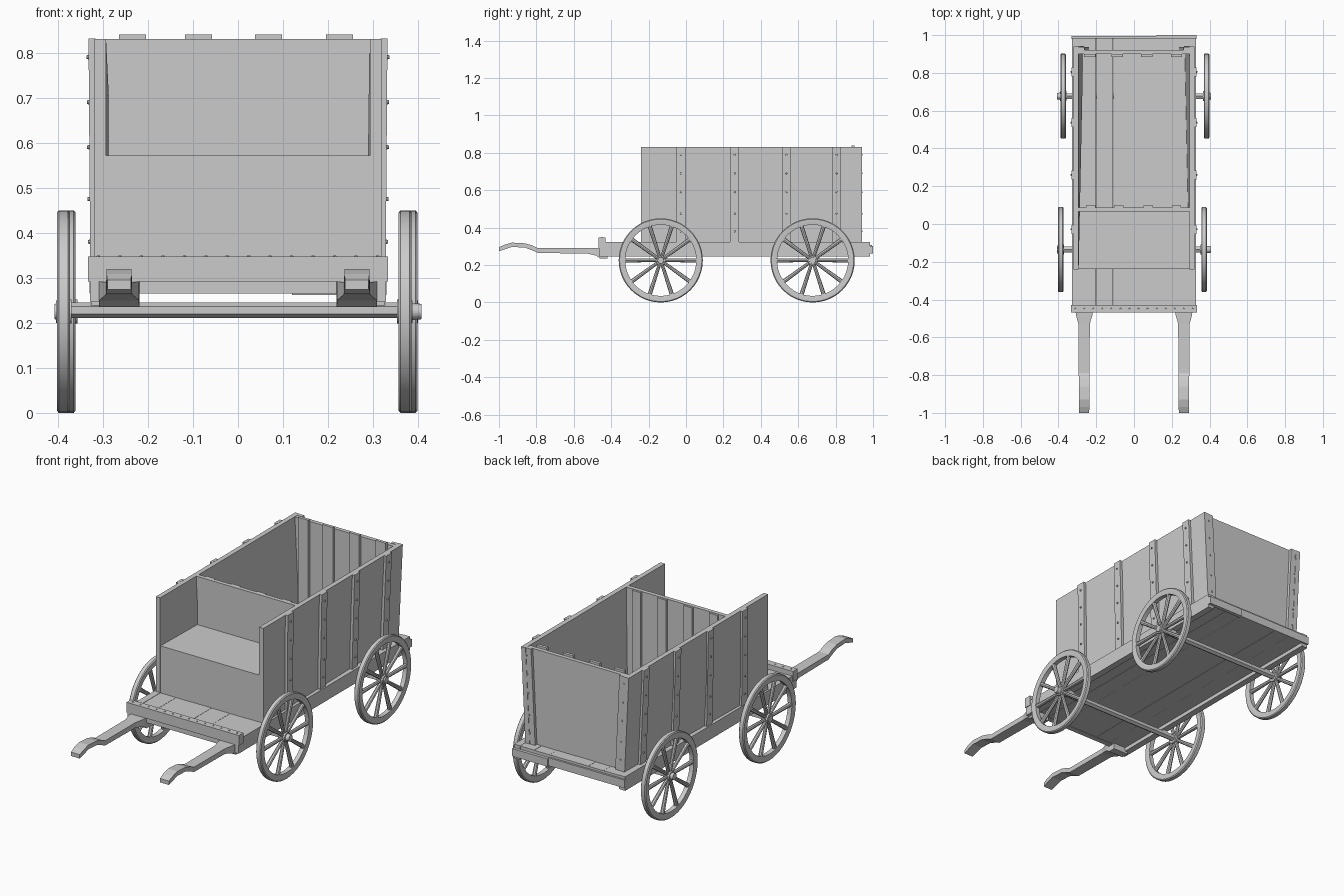
import bpy, bmesh, math, random
from mathutils import Matrix, Vector

if "Cube" in bpy.data.objects:
    bpy.data.objects.remove(bpy.data.objects["Cube"])

random.seed(4)


def finish(name, bm, smooth=False, warp=None):
    if warp:
        for v in bm.verts:
            v.co = warp(v.co)
    bmesh.ops.recalc_face_normals(bm, faces=bm.faces)
    me = bpy.data.meshes.new(name)
    bm.to_mesh(me)
    bm.free()
    ob = bpy.data.objects.new(name, me)
    bpy.context.collection.objects.link(ob)
    if smooth:
        bpy.context.view_layer.objects.active = ob
        ob.select_set(True)
        bpy.ops.object.shade_smooth_by_angle(angle=math.radians(35))
        ob.select_set(False)
    return ob


def box(bm, x0, x1, y0, y1, z0, z1):
    m = Matrix.Translation(((x0 + x1) / 2, (y0 + y1) / 2, (z0 + z1) / 2))
    m = m @ Matrix.Diagonal((abs(x1 - x0), y1 - y0, z1 - z0, 1))
    bmesh.ops.create_cube(bm, size=1, matrix=m)


def boxes(name, items, warp=None):
    bm = bmesh.new()
    for it in items:
        box(bm, *it)
    return finish(name, bm, warp=warp)


def rod(bm, p, q, r0, r1, seg=8):
    p, q = Vector(p), Vector(q)
    rot = (q - p).to_track_quat('Z', 'Y').to_matrix().to_4x4()
    bmesh.ops.create_cone(bm, cap_ends=True, segments=seg, radius1=r0, radius2=r1,
                          depth=(q - p).length, matrix=Matrix.Translation((p + q) / 2) @ rot)


def lean(co):
    # sides draw inward toward the lower rear
    k = 0.024 * max(0, (co.y + 0.24) / 1.18) * max(0, (0.83 - co.z) / 0.5)
    return Vector((co.x - math.copysign(k, co.x), co.y, co.z))


# Frame beams, floor planks, and end boards
boxes("frame_beams", [(s * 0.293, s * 0.329, -0.465, 0.985, 0.247, 0.322) for s in (-1, 1)])
edges = [-0.294, -0.2, -0.11, 0.01, 0.12, 0.21, 0.294]
planks = []
for a, b in zip(edges, edges[1:]):
    d = random.uniform(-0.0015, 0.0015)
    planks.append((a + 0.0004, b - 0.0004, -0.45, 0.984, 0.268 + d, 0.321 + d))
boxes("floor_planks", planks)
boxes("front_crossbeam", [(-0.294, 0.294, -0.46, -0.43, 0.265, 0.3)])
boxes("front_board", [(-0.333, 0.333, -0.468, -0.43, 0.292, 0.347)])
boxes("rear_boards", [(-0.33, 0.119, 0.98, 0.994, 0.265, 0.308),
                      (0.12, 0.33, 0.98, 1.0, 0.262, 0.303)])

# Side walls with vertical battens
boxes("side_walls", [(s * 0.293, s * 0.319, -0.24, 0.94, 0.32, 0.83) for s in (-1, 1)], lean)
batten_y = [-0.028, 0.26, 0.537, 0.805]
boxes("side_battens", [(s * 0.317, s * 0.332, y - 0.024, y + 0.024, 0.322, 0.831)
                       for s in (-1, 1) for y in batten_y], lean)

# Rear wall with inner slats and corner posts
boxes("rear_wall", [(-0.294, 0.294, 0.9, 0.922, 0.315, 0.828)], lean)
boxes("rear_slats", [(x - 0.03, x + 0.03, 0.885, 0.901, 0.315, 0.84)
                     for x in (-0.234, -0.088, 0.068, 0.225)])
boxes("rear_posts", [(s * 0.262, s * 0.318, 0.92, 0.938, 0.315, 0.83) for s in (-1, 1)], lean)

# Seat box and backrest
boxes("seat", [(-0.293, 0.293, -0.238, 0.07, 0.315, 0.572)])
boxes("backrest", [(-0.293, 0.293, 0.065, 0.087, 0.315, 0.83)], lean)
boxes("backrest_slats", [(x - 0.025, x + 0.025, 0.086, 0.098, 0.315, 0.828)
                         for x in (-0.23, -0.08, 0.075, 0.225)])

# Rivets
bm = bmesh.new()
for s in (-1, 1):
    for z in (0.38, 0.475, 0.59, 0.69, 0.79):
        for y in batten_y:
            rod(bm, (s * 0.329, y, z), (s * 0.337, y, z), 0.0055, 0.004)
        rod(bm, (s * 0.29, 0.936, z), (s * 0.29, 0.943, z), 0.0055, 0.004)
finish("rivets", bm, warp=lean)
bm = bmesh.new()
for i in range(14):
    x = -0.31 + i * 0.62 / 13
    rod(bm, (x, -0.449, 0.345), (x, -0.449, 0.35), 0.005, 0.003)
finish("front_board_rivets", bm)

# Pull shafts: y, bottom, top, half width
sections = [(-0.42, 0.235, 0.29, 0.045), (-0.46, 0.235, 0.292, 0.045),
            (-0.48, 0.25, 0.292, 0.044), (-0.53, 0.262, 0.29, 0.03),
            (-0.79, 0.264, 0.29, 0.029), (-0.82, 0.278, 0.304, 0.028),
            (-0.86, 0.293, 0.316, 0.028), (-0.93, 0.297, 0.32, 0.028),
            (-0.97, 0.284, 0.309, 0.028), (-1.0, 0.274, 0.295, 0.026)]
for side, s in (("left", -1), ("right", 1)):
    bm = bmesh.new()
    rings = []
    for y, lo, hi, w in sections:
        c = s * 0.264
        rings.append([bm.verts.new(p) for p in ((c - w, y, lo), (c + w, y, lo),
                                                (c + w, y, hi), (c - w, y, hi))])
    for a, b in zip(rings, rings[1:]):
        for i in range(4):
            j = (i + 1) % 4
            bm.faces.new((a[i], a[j], b[j], b[i]))
    bm.faces.new(rings[0])
    bm.faces.new(rings[-1])
    finish(side + "_shaft", bm)


# Wheels: lathed rim, tapered spokes, hub
def wheel(name, cx, cy, spin):
    cz, seg, n = 0.229, 48, 10
    out = math.copysign(1, cx)
    prof = [(0.19, -0.012), (0.205, -0.0145), (0.22, -0.0145), (0.225, -0.01),
            (0.225, 0.01), (0.22, 0.0145), (0.205, 0.0145), (0.19, 0.012)]
    bm = bmesh.new()
    rings = []
    for i in range(seg):
        a = 2 * math.pi * i / seg
        rings.append([bm.verts.new((cx + d, cy + r * math.cos(a), cz + r * math.sin(a)))
                      for r, d in prof])
    for i in range(seg):
        a, b = rings[i], rings[(i + 1) % seg]
        for j in range(len(prof)):
            k = (j + 1) % len(prof)
            bm.faces.new((a[j], a[k], b[k], b[j]))
    for i in range(n):
        a = 2 * math.pi * i / n + spin
        u = Vector((0, math.cos(a), math.sin(a)))
        c = Vector((cx, cy, cz))
        rod(bm, c + u * 0.015, c + u * 0.195, 0.0085, 0.0115)
    rod(bm, (cx - out * 0.018, cy, cz), (cx + out * 0.016, cy, cz), 0.027, 0.025, 16)
    rod(bm, (cx + out * 0.01, cy, cz), (out * 0.407, cy, cz), 0.019, 0.017, 12)
    ob = finish(name, bm, smooth=True)
    ob.location.z = -0.004


FRONT, REAR = -0.135, 0.677
wheel("front_left_wheel", -0.388, FRONT, 0.0)
wheel("front_right_wheel", 0.371, FRONT, 0.0)
wheel("rear_left_wheel", -0.375, REAR, 0.0)
wheel("rear_right_wheel", 0.384, REAR, 0.0)

# Axles, with blocks joining them to the frame beams
for name, y in (("front_axle", FRONT), ("rear_axle", REAR)):
    bm = bmesh.new()
    rod(bm, (-0.385, y, 0.228), (0.385, y, 0.228), 0.0175, 0.0175, 6)
    finish(name, bm)
boxes("axle_blocks", [(s * 0.296, s * 0.326, y - 0.012, y + 0.012, 0.236, 0.255)
                      for s in (-1, 1) for y in (FRONT, REAR)])
